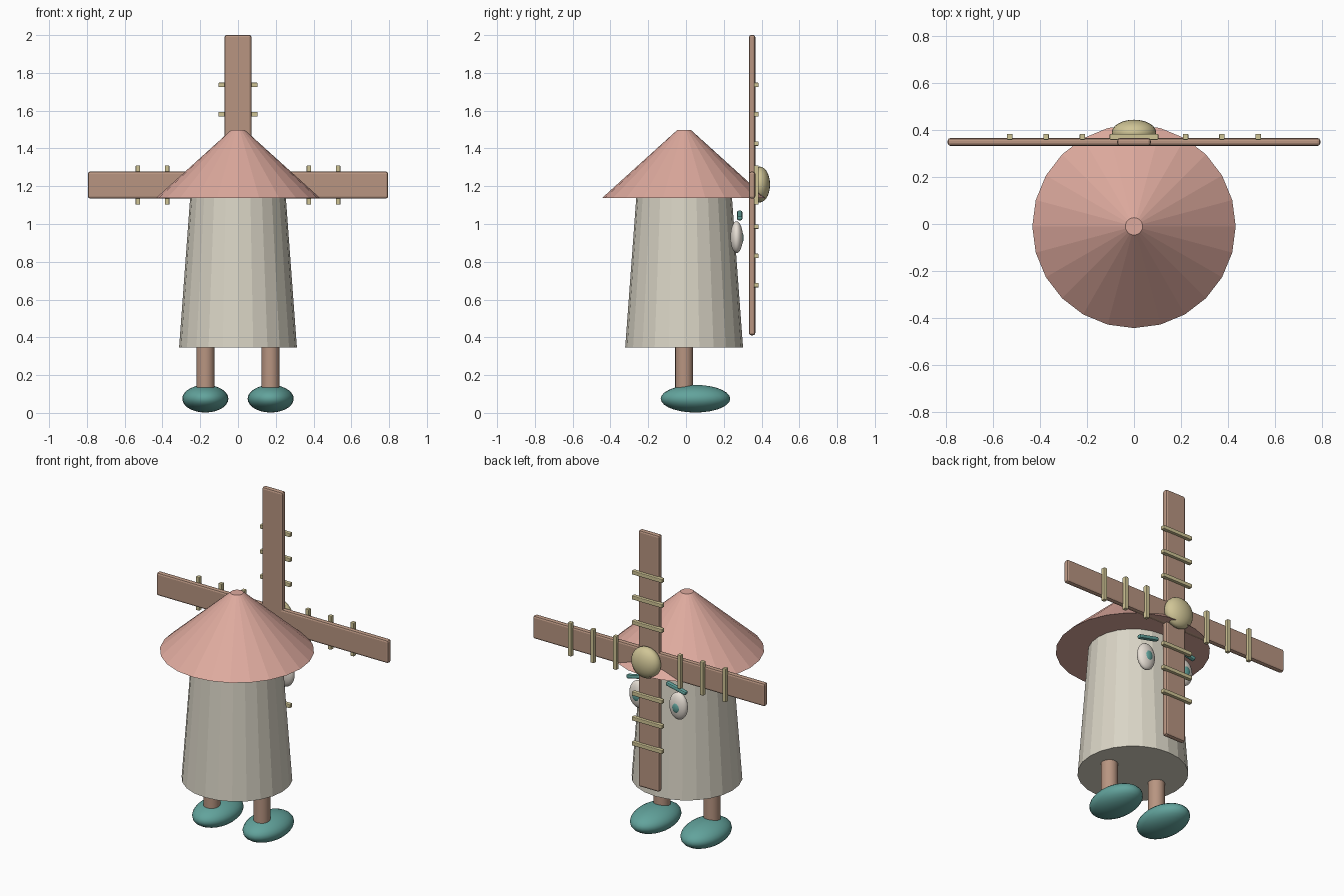
import bpy, math
from mathutils import Vector

if "Cube" in bpy.data.objects:
    bpy.data.objects.remove(bpy.data.objects["Cube"])


def material(name, rgb):
    m = bpy.data.materials.new(name)
    lin = [(c / 255 / 12.92) if c < 11 else ((c / 255 + 0.055) / 1.055) ** 2.4 for c in rgb]
    m.diffuse_color = (*lin, 1)
    m.use_nodes = True
    m.node_tree.nodes["Principled BSDF"].inputs["Base Color"].default_value = m.diffuse_color
    return m


STONE = material("pale stone", (218, 213, 198))
PINK = material("roof pink", (222, 170, 158))
WOOD = material("brown wood", (184, 149, 129))
STRAW = material("straw yellow", (208, 197, 150))
TEAL = material("teal", (98, 163, 156))
WHITE = material("eye white", (232, 224, 214))


def finish(name, mat, smooth=None):
    ob = bpy.context.object
    ob.name = name
    ob.data.materials.append(mat)
    if smooth:
        bpy.ops.object.shade_smooth_by_angle(angle=math.radians(smooth))
    return ob


def cone(name, mat, r1, r2, z1, z2, x=0, sides=24, smooth=None):
    bpy.ops.mesh.primitive_cone_add(vertices=sides, radius1=r1, radius2=r2, depth=z2 - z1,
                                    location=(x, CY, (z1 + z2) / 2))
    return finish(name, mat, smooth)


def ellipsoid(name, mat, loc, radii, segments=24, rings=14):
    bpy.ops.mesh.primitive_uv_sphere_add(segments=segments, ring_count=rings, radius=1, location=loc)
    bpy.context.object.scale = radii
    bpy.ops.object.transform_apply(location=False, rotation=False, scale=True)
    return finish(name, mat, 60)


def bar(name, mat, loc, size, bevel, turn=0):
    """Bevelled box turned about the y axis."""
    bpy.ops.mesh.primitive_cube_add(size=1, location=loc)
    ob = bpy.context.object
    ob.scale = size
    bpy.ops.object.transform_apply(location=False, rotation=False, scale=True)
    ob.rotation_euler.y = turn
    mod = ob.modifiers.new("bevel", "BEVEL")
    mod.width, mod.segments = bevel, 2
    return finish(name, mat)


CY = -0.01                       # y of the tower axis
HUB = Vector((0, 0.35, 1.206))   # centre of the sails

# Tower and roof
cone("tower", STONE, 0.312, 0.253, 0.345, 1.145)
cone("roof", PINK, 0.434, 0.037, 1.138, 1.497)

# Legs, feet and face, mirrored left and right
for side, s in (("left", -1), ("right", 1)):
    cone(side + "_leg", WOOD, 0.048, 0.048, 0.09, 0.36, x=s * 0.172, sides=16, smooth=40)
    ellipsoid(side + "_foot", TEAL, (s * 0.173, 0.05, 0.075), (0.122, 0.184, 0.073))
    ellipsoid(side + "_eye", WHITE, (s * 0.137, 0.268, 0.93), (0.06, 0.033, 0.084))
    ellipsoid(side + "_pupil", TEAL, (s * 0.137, 0.293, 0.927), (0.026, 0.012, 0.033), 16, 8)
    bar(side + "_eyebrow", TEAL, (s * 0.135, 0.284, 1.045), (0.14, 0.028, 0.024), 0.008, s * 0.22)

# Sails: two crossed boards
bar("sail_board_horizontal", WOOD, HUB, (1.59, 0.034, 0.143), 0.012)
bar("sail_board_vertical", WOOD, HUB, (1.59, 0.034, 0.143), 0.012, math.pi / 2)

# Cross slats, three on each of the four arms
for arm in range(4):
    a = arm * math.pi / 2
    for i, d in enumerate((0.22, 0.375, 0.53)):
        loc = HUB + Vector((d * math.cos(a), 0.022, -d * math.sin(a)))
        bar(f"slat_{arm + 1}_{i + 1}", STRAW, loc, (0.024, 0.026, 0.208), 0.004, a)

# Hub cap
ellipsoid("hub", STRAW, (0, 0.39, 1.209), (0.095, 0.055, 0.095))
